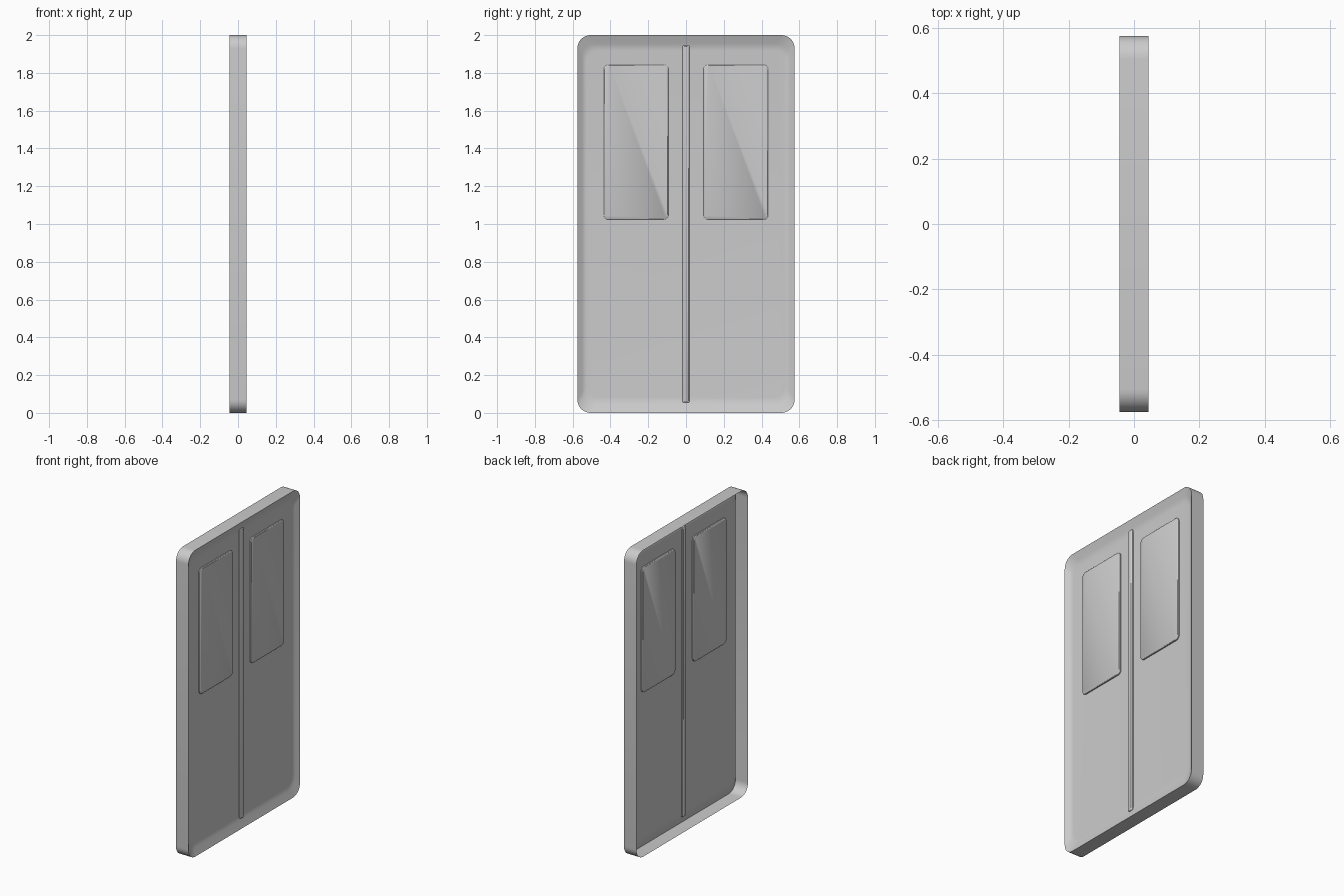
import bpy, bmesh, math

if "Cube" in bpy.data.objects:
    bpy.data.objects.remove(bpy.data.objects["Cube"])


def rounded_rect(w, h, r, seg=6):
    """Points of a rounded rectangle centred on the origin (half sizes w, h)."""
    pts = []
    for k, (sy, sz) in enumerate([(1, 1), (-1, 1), (-1, -1), (1, -1)]):
        for i in range(seg + 1):
            a = math.pi / 2 * (k + i / seg)
            pts.append((sy * (w - r) + r * math.cos(a), sz * (h - r) + r * math.sin(a)))
    return pts


def lofted(name, outline, rings, cy, cz, cap_start=False):
    """Skin an outline through rings of (x, y scale, z scale), capping the end."""
    bm = bmesh.new()
    loops = [[bm.verts.new((x, cy + y * sy, cz + z * sz)) for y, z in outline]
             for x, sy, sz in rings]
    n = len(outline)
    for a, b in zip(loops, loops[1:]):
        for i in range(n):
            j = (i + 1) % n
            bm.faces.new((a[i], a[j], b[j], b[i]))
    bm.faces.new(loops[-1])
    if cap_start:
        bm.faces.new(loops[0][::-1])
    bm.normal_update()
    me = bpy.data.meshes.new(name)
    bm.to_mesh(me)
    bm.free()
    ob = bpy.data.objects.new(name, me)
    bpy.context.collection.objects.link(ob)
    bpy.ops.object.select_all(action='DESELECT')
    ob.select_set(True)
    bpy.context.view_layer.objects.active = ob
    bpy.ops.object.shade_smooth_by_angle(angle=math.radians(40))
    return ob


def plate(name, w, h, r, cy, cz, x0, x1, edge):
    """Rounded plate with chamfered rims on both faces."""
    sy, sz = (w - edge) / w, (h - edge) / h
    rings = [(x0, sy, sz), (x0 + edge, 1, 1), (x1 - edge, 1, 1), (x1, sy, sz)]
    return lofted(name, rounded_rect(w, h, r), rings, cy, cz, cap_start=True)


# Thin door shell: straight outer wall, open at -x, dished panel on +x
shell = [(-0.045, 1, 1), (0.045, 1, 1), (0.027, 0.955, 0.955),
         (0.0215, 0.937, 0.937), (0.02, 0.915, 0.92)]
lofted("door_shell", rounded_rect(0.575, 1.0, 0.07, 8), shell, 0, 1)

# Raised windows, showing on both sides of the panel
for side, s in (("left", -1), ("right", 1)):
    plate("window_" + side, 0.171, 0.41, 0.025, s * 0.264, 1.433, 0.009, 0.031, 0.004)

# Centre sealing strip between the two leaves
plate("centre_seal", 0.018, 0.945, 0.005, 0, 1.0, 0.008, 0.032, 0.005)
